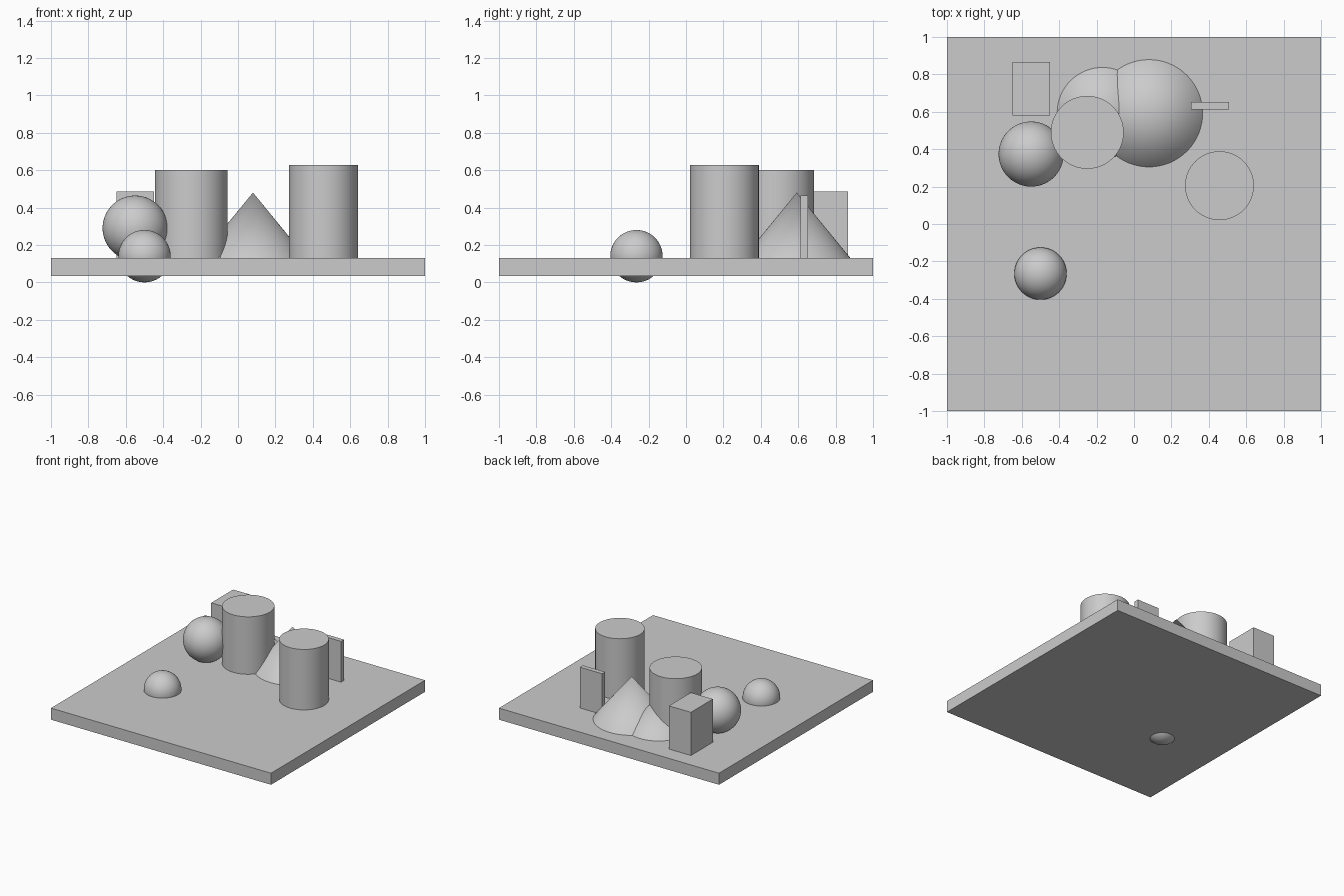
import bpy
from math import radians

default = bpy.data.objects.get("Cube")
if default:
    bpy.data.objects.remove(default, do_unlink=True)

grey = bpy.data.materials.new("plain_grey")
grey.use_nodes = True
grey.diffuse_color = (0.6, 0.6, 0.6, 1)
grey.node_tree.nodes["Principled BSDF"].inputs["Base Color"].default_value = (0.6, 0.6, 0.6, 1)

FLOOR = 0.13  # top of the slab


def finish(name, smooth=True):
    obj = bpy.context.object
    obj.name = name
    obj.data.materials.append(grey)
    if smooth:
        bpy.ops.object.shade_smooth_by_angle(angle=radians(30))
    return obj


def box(name, low, high):
    centre = [(a + b) / 2 for a, b in zip(low, high)]
    bpy.ops.mesh.primitive_cube_add(size=1, location=centre)
    obj = finish(name, smooth=False)
    obj.scale = [b - a for a, b in zip(low, high)]
    bpy.ops.object.transform_apply(location=False, rotation=False, scale=True)


def ball(name, x, y, z, radius):
    bpy.ops.mesh.primitive_uv_sphere_add(segments=64, ring_count=32, radius=radius, location=(x, y, z))
    finish(name)


def pillar(name, x, y, radius, top):
    bpy.ops.mesh.primitive_cylinder_add(vertices=64, radius=radius, depth=top - FLOOR,
                                        location=(x, y, (top + FLOOR) / 2))
    finish(name)


def cone(name, x, y, radius, top):
    bpy.ops.mesh.primitive_cone_add(vertices=64, radius1=radius, radius2=0, depth=top - FLOOR,
                                    location=(x, y, (top + FLOOR) / 2))
    finish(name)


# Square slab
box("base_slab", (-1, -1, 0.035), (1, 1, FLOOR))

# Upright blocks
box("thick_block", (-0.65, 0.58, FLOOR), (-0.45, 0.865, 0.485))
box("thin_block", (0.305, 0.613, FLOOR), (0.508, 0.652, 0.465))

# Balls: the front one pokes through the slab
ball("front_ball", -0.5, -0.265, 0.14, 0.14)
ball("back_ball", -0.55, 0.374, 0.29, 0.174)

# Pillars
pillar("middle_pillar", -0.25, 0.49, 0.195, 0.602)
pillar("left_pillar", 0.457, 0.205, 0.184, 0.627)

# Overlapping cones
cone("tall_cone", 0.08, 0.592, 0.287, 0.48)
cone("short_cone", -0.168, 0.594, 0.243, 0.375)
